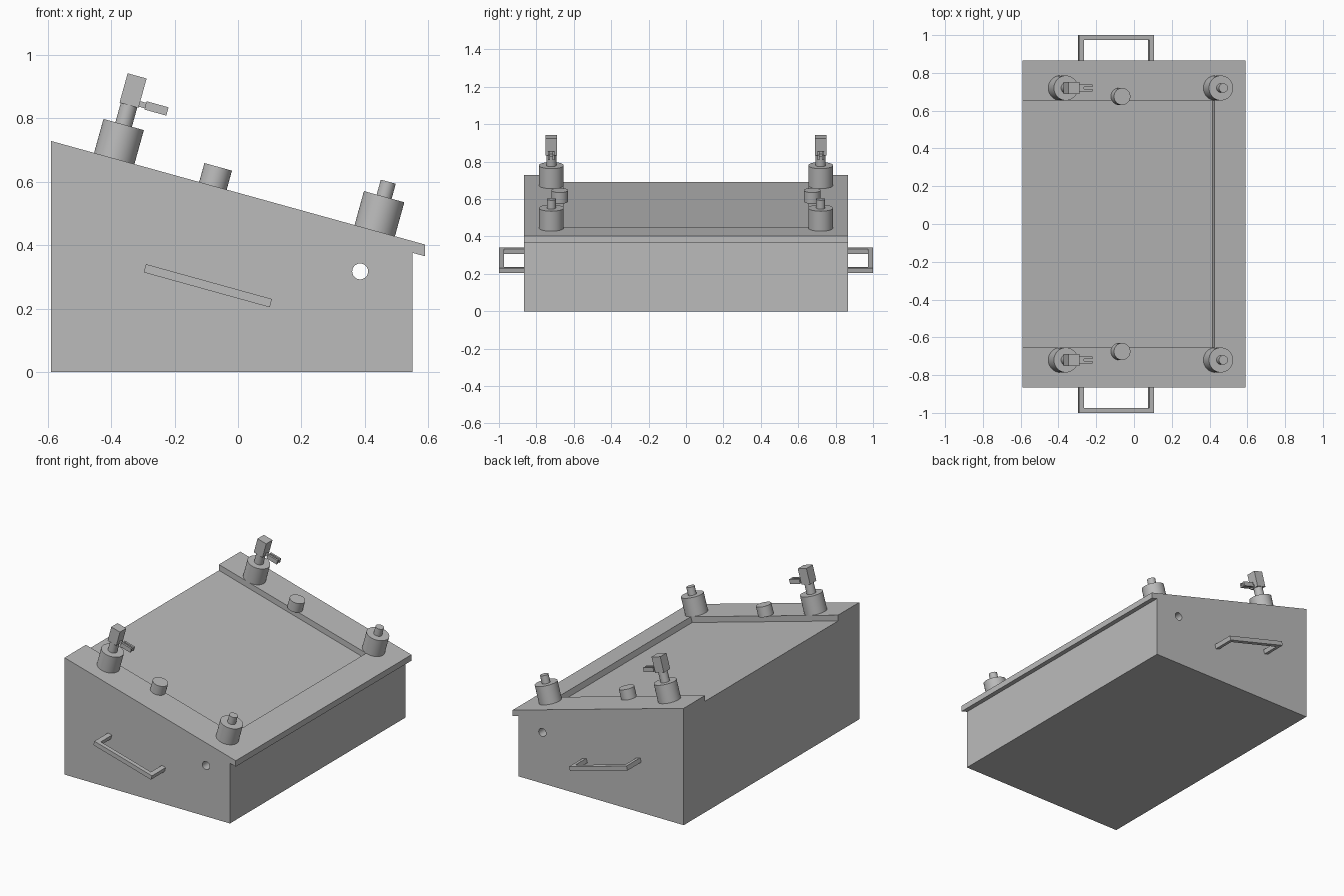
import bpy, bmesh, math
from mathutils import Matrix, Vector

if "Cube" in bpy.data.objects:
    bpy.data.objects.remove(bpy.data.objects["Cube"], do_unlink=True)

SLOPE = 0.277
TILT = math.atan(SLOPE)
HALF_Y = 0.865


def top_z(x):
    return 0.565 - SLOPE * x


def on_top(x, y):
    """Frame on the sloping top: local x runs downhill, local z stands off the surface."""
    return Matrix.Translation((x, y, top_z(x))) @ Matrix.Rotation(TILT, 4, 'Y')


grey = bpy.data.materials.new("plain grey")
grey.use_nodes = True
grey.diffuse_color = (0.5, 0.5, 0.5, 1)
grey.node_tree.nodes["Principled BSDF"].inputs["Base Color"].default_value = (0.5, 0.5, 0.5, 1)


def finish(name, bm, matrix=Matrix()):
    bmesh.ops.recalc_face_normals(bm, faces=bm.faces)
    bm.transform(matrix)
    mesh = bpy.data.meshes.new(name)
    bm.to_mesh(mesh)
    bm.free()
    mesh.materials.append(grey)
    obj = bpy.data.objects.new(name, mesh)
    bpy.context.collection.objects.link(obj)
    return obj


def select(obj):
    bpy.ops.object.select_all(action='DESELECT')
    obj.select_set(True)
    bpy.context.view_layer.objects.active = obj


def prism(name, points, direction, matrix=Matrix()):
    """Extrude a flat outline along a direction."""
    bm = bmesh.new()
    face = bm.faces.new([bm.verts.new(p) for p in points])
    new = bmesh.ops.extrude_face_region(bm, geom=[face])["geom"]
    verts = [v for v in new if isinstance(v, bmesh.types.BMVert)]
    bmesh.ops.translate(bm, verts=verts, vec=Vector(direction))
    return finish(name, bm, matrix)


def box(name, low, high, matrix):
    (x0, y0, z0), (x1, y1, z1) = low, high
    outline = [(x0, y0, z0), (x1, y0, z0), (x1, y1, z0), (x0, y1, z0)]
    return prism(name, outline, (0, 0, z1 - z0), matrix)


def cylinder(name, radius, z0, z1, matrix):
    bm = bmesh.new()
    bmesh.ops.create_cone(bm, cap_ends=True, segments=48, radius1=radius, radius2=radius,
                          depth=z1 - z0, matrix=Matrix.Translation((0, 0, (z0 + z1) / 2)))
    obj = finish(name, bm, matrix)
    select(obj)
    bpy.ops.object.shade_smooth_by_angle(angle=math.radians(35))
    return obj


def cut(obj, cutter):
    mod = obj.modifiers.new("cut", 'BOOLEAN')
    mod.operation = 'DIFFERENCE'
    mod.solver = 'EXACT'
    mod.object = cutter
    select(obj)
    bpy.ops.object.modifier_apply(modifier=mod.name)
    bpy.data.objects.remove(cutter, do_unlink=True)


# Wedge body with an overhanging lip at the low end
profile = [(-0.59, 0), (0.55, 0), (0.55, top_z(0.55) - 0.037), (0.59, top_z(0.59) - 0.037),
           (0.59, top_z(0.59)), (-0.59, top_z(-0.59))]
body = prism("body", [(x, -HALF_Y, z) for x, z in profile], (0, 2 * HALF_Y, 0))

# Shallow recess, open at the high end
cut(body, box("recess_cutter", (-1.3, -0.655, -0.035), (0, 0.655, 0.2), on_top(0.425, 0)))

# Round hole straight through the sides
cut(body, cylinder("hole_cutter", 0.025, -1, 1,
                   Matrix.Translation((0.385, 0, 0.317)) @ Matrix.Rotation(math.pi / 2, 4, 'X')))

for side, s in (("left", 1), ("right", -1)):
    rear_name = "front" if s < 0 else "back"

    # Low corner post with stud
    low = on_top(0.431, s * 0.72)
    cylinder(rear_name + "_low_post", 0.066, 0, 0.111, low)
    cylinder(rear_name + "_low_stud", 0.0245, 0.111, 0.16, low)

    # Middle button
    cylinder(rear_name + "_button", 0.045, 0, 0.062, on_top(-0.079, s * 0.675))

    # High corner post with stem, block and forked lever
    high = on_top(-0.39, s * 0.72)
    cylinder(rear_name + "_high_post", 0.066, 0, 0.111, high)
    cylinder(rear_name + "_stem", 0.027, 0.111, 0.176, high)
    box(rear_name + "_clamp_block", (-0.031, -0.031, 0.174), (0.031, 0.031, 0.27), high)
    box(rear_name + "_lever_neck", (0.03, -0.006, 0.178), (0.075, 0.006, 0.196), high)
    for prong, p in (("a", 1), ("b", -1)):
        y0, y1 = sorted((p * 0.006, p * 0.018))
        box(rear_name + "_lever_prong_" + prong, (0.05, y0, 0.174), (0.122, y1, 0.201), high)

    # Tilted grab handle
    w, t, y_in, y_out = 0.206, 0.027, HALF_Y, 1.0
    outline = [(-w, y_in), (-w, y_out), (w, y_out), (w, y_in),
               (w - t, y_in), (w - t, y_out - t), (t - w, y_out - t), (t - w, y_in)]
    place = Matrix.Translation((-0.095, 0, 0.272)) @ Matrix.Rotation(TILT, 4, 'Y')
    prism(rear_name + "_handle", [(x, s * y, -t / 2) for x, y in outline], (0, 0, t), place)
